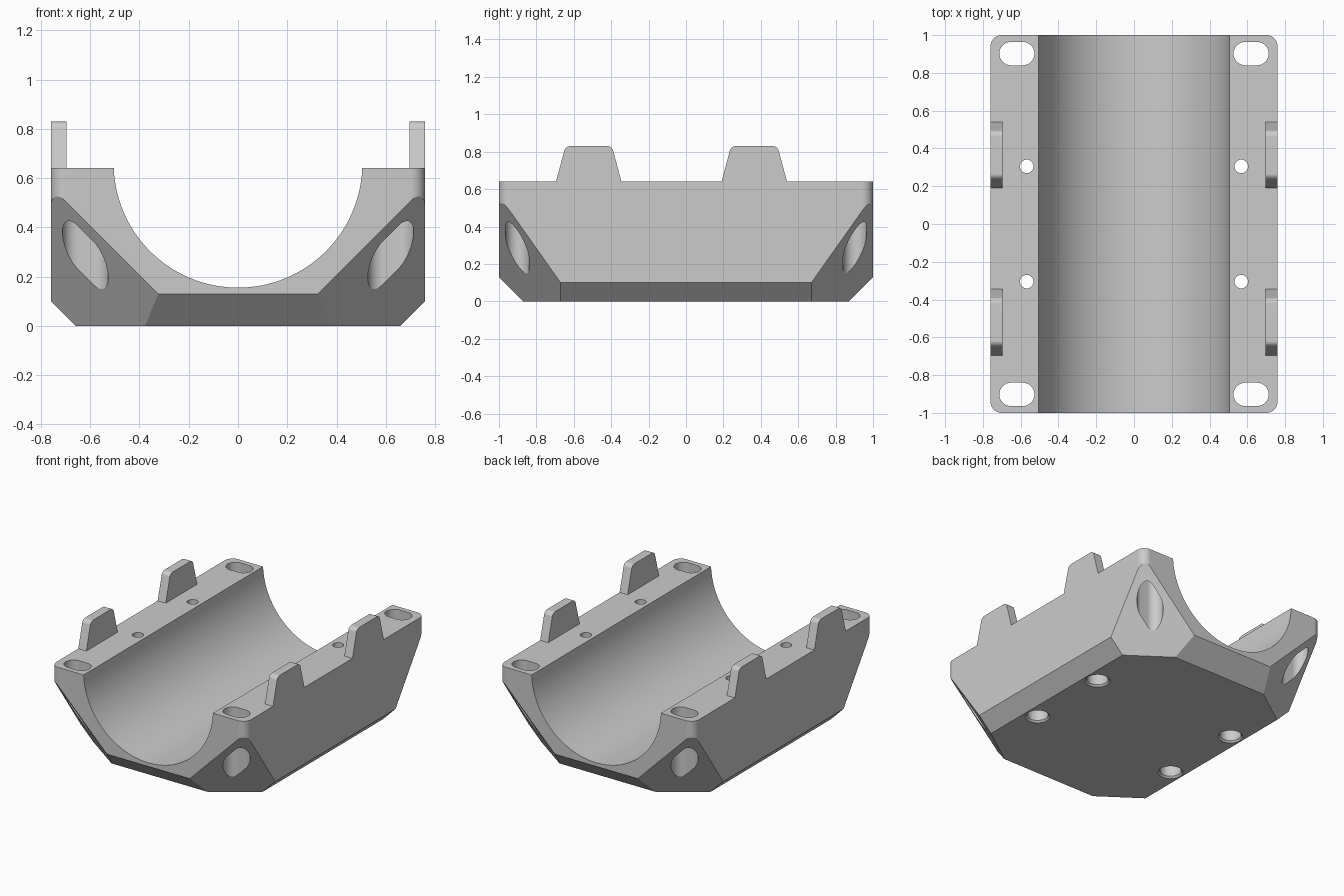
import bpy, bmesh
from math import cos, sin, pi, radians, sqrt
from mathutils import Vector, Matrix

cube = bpy.data.objects.get("Cube")
if cube:
    bpy.data.objects.remove(cube, do_unlink=True)

grey = bpy.data.materials.new("grey plastic")
grey.use_nodes = True
grey.diffuse_color = (0.6, 0.6, 0.6, 1)
grey.node_tree.nodes["Principled BSDF"].inputs["Base Color"].default_value = grey.diffuse_color

HALF_X, HALF_Y, TOP = 0.76, 1.0, 0.64
SIGNS = [(sx, sy) for sx in (-1, 1) for sy in (-1, 1)]


def add_object(name, bm):
    bmesh.ops.recalc_face_normals(bm, faces=bm.faces[:])
    mesh = bpy.data.meshes.new(name)
    bm.to_mesh(mesh)
    bm.free()
    mesh.materials.append(grey)
    obj = bpy.data.objects.new(name, mesh)
    bpy.context.collection.objects.link(obj)
    return obj


def prism(bm, outline, z0, z1):
    """Extrude a flat outline upward from z0 to z1."""
    face = bm.faces.new([bm.verts.new((x, y, z0)) for x, y in outline])
    made = bmesh.ops.extrude_face_region(bm, geom=[face])["geom"]
    for v in made:
        if isinstance(v, bmesh.types.BMVert):
            v.co.z = z1


def stadium(cx, cy, half, r, n=16):
    pts = []
    for side, start in ((1, -pi / 2), (-1, pi / 2)):
        for i in range(n + 1):
            a = start + pi * i / n
            pts.append((cx + side * half + r * cos(a), cy + r * sin(a)))
    return pts


def circle(cx, cy, r, n=32):
    return [(cx + r * cos(2 * pi * i / n), cy + r * sin(2 * pi * i / n)) for i in range(n)]


def slice_off(bm, normal, distance):
    """Remove everything beyond the plane and close the cut."""
    n = Vector(normal)
    point = n * (distance / n.length_squared)
    cut = bmesh.ops.bisect_plane(bm, geom=bm.verts[:] + bm.edges[:] + bm.faces[:],
                                 plane_co=point, plane_no=n, clear_outer=True)
    edges = [e for e in cut["geom_cut"] if isinstance(e, bmesh.types.BMEdge)]
    bmesh.ops.edgeloop_fill(bm, edges=edges)


# Cradle block with rounded upright corners
bm = bmesh.new()
bmesh.ops.create_cube(bm, size=1, matrix=Matrix.Translation((0, 0, TOP / 2))
                      @ Matrix.Diagonal((2 * HALF_X, 2 * HALF_Y, TOP, 1)))
upright = [e for e in bm.edges if abs(e.verts[0].co.z - e.verts[1].co.z) > 0.1]
bmesh.ops.bevel(bm, geom=upright, offset=0.06, segments=10, profile=0.5, affect='EDGES')

# Lower chamfers and the large slanted corners
for s in (-1, 1):
    slice_off(bm, (s, 0, -1), 0.66)
    slice_off(bm, (0, s, -1), 0.87)
for sx, sy in SIGNS:
    slice_off(bm, (sx, sy * sqrt(2), -1), 1.608)
block = add_object("cradle_block", bm)

# Cutters: trough, strap slots, bolt holes, bolt head recesses
cutters = []
bm = bmesh.new()
bmesh.ops.create_cone(bm, cap_ends=True, segments=128, radius1=0.505, radius2=0.505, depth=2.4,
                      matrix=Matrix.Translation((0, 0, 0.66)) @ Matrix.Rotation(pi / 2, 4, 'X'))
cutters.append(add_object("trough_cutter", bm))

bm = bmesh.new()
for sx, sy in SIGNS:
    prism(bm, stadium(sx * 0.62, sy * 0.902, 0.031, 0.062), -0.2, 0.9)
cutters.append(add_object("slot_cutter", bm))

bm = bmesh.new()
for sx, sy in SIGNS:
    prism(bm, circle(sx * 0.568, sy * 0.305, 0.036), -0.2, 0.9)
cutters.append(add_object("bolt_cutter", bm))

bm = bmesh.new()
for sx, sy in SIGNS:
    prism(bm, circle(sx * 0.568, sy * 0.305, 0.07), -0.2, 0.3)
cutters.append(add_object("recess_cutter", bm))

bm = bmesh.new()
for sx, sy in SIGNS:
    bmesh.ops.create_cone(bm, cap_ends=True, segments=32, radius1=0.092, radius2=0.068, depth=0.024,
                          matrix=Matrix.Translation((sx * 0.568, sy * 0.305, 0.002)))
cutters.append(add_object("recess_rim_cutter", bm))

for cutter in cutters:
    cutter.hide_render = True
    mod = block.modifiers.new(cutter.name, 'BOOLEAN')
    mod.operation = 'DIFFERENCE'
    mod.solver = 'EXACT'
    mod.object = cutter

# Bake the cuts and drop the cutters
graph = bpy.context.evaluated_depsgraph_get()
baked = bpy.data.meshes.new_from_object(block.evaluated_get(graph))
block.modifiers.clear()
block.data = baked
for cutter in cutters:
    bpy.data.objects.remove(cutter, do_unlink=True)

# Tapered locating tabs along both rims
parts = [block]
for side, sx in (("left", 1), ("right", -1)):
    for place, y in (("front", -0.52), ("back", 0.365)):
        bm = bmesh.new()
        profile = [(-0.175, TOP), (0.175, TOP), (0.124, 0.83), (-0.124, 0.83)]
        face = bm.faces.new([bm.verts.new((sx * 0.697, y + dy, z)) for dy, z in profile])
        made = bmesh.ops.extrude_face_region(bm, geom=[face])["geom"]
        bmesh.ops.translate(bm, verts=[v for v in made if isinstance(v, bmesh.types.BMVert)],
                            vec=(sx * (HALF_X - 0.697), 0, 0))
        crown = [e for e in bm.edges if all(v.co.z > 0.8 for v in e.verts)
                 and abs(e.verts[0].co.x - e.verts[1].co.x) > 0.01]
        bmesh.ops.bevel(bm, geom=crown, offset=0.025, segments=6, profile=0.5, affect='EDGES')
        parts.append(add_object(f"{side}_{place}_tab", bm))

# Smooth curves, crisp edges, level flats
for obj in parts:
    bpy.ops.object.select_all(action='DESELECT')
    obj.select_set(True)
    bpy.context.view_layer.objects.active = obj
    bpy.ops.object.shade_smooth_by_angle(angle=radians(25))
    mod = obj.modifiers.new("even_shading", 'WEIGHTED_NORMAL')
    mod.keep_sharp = True
